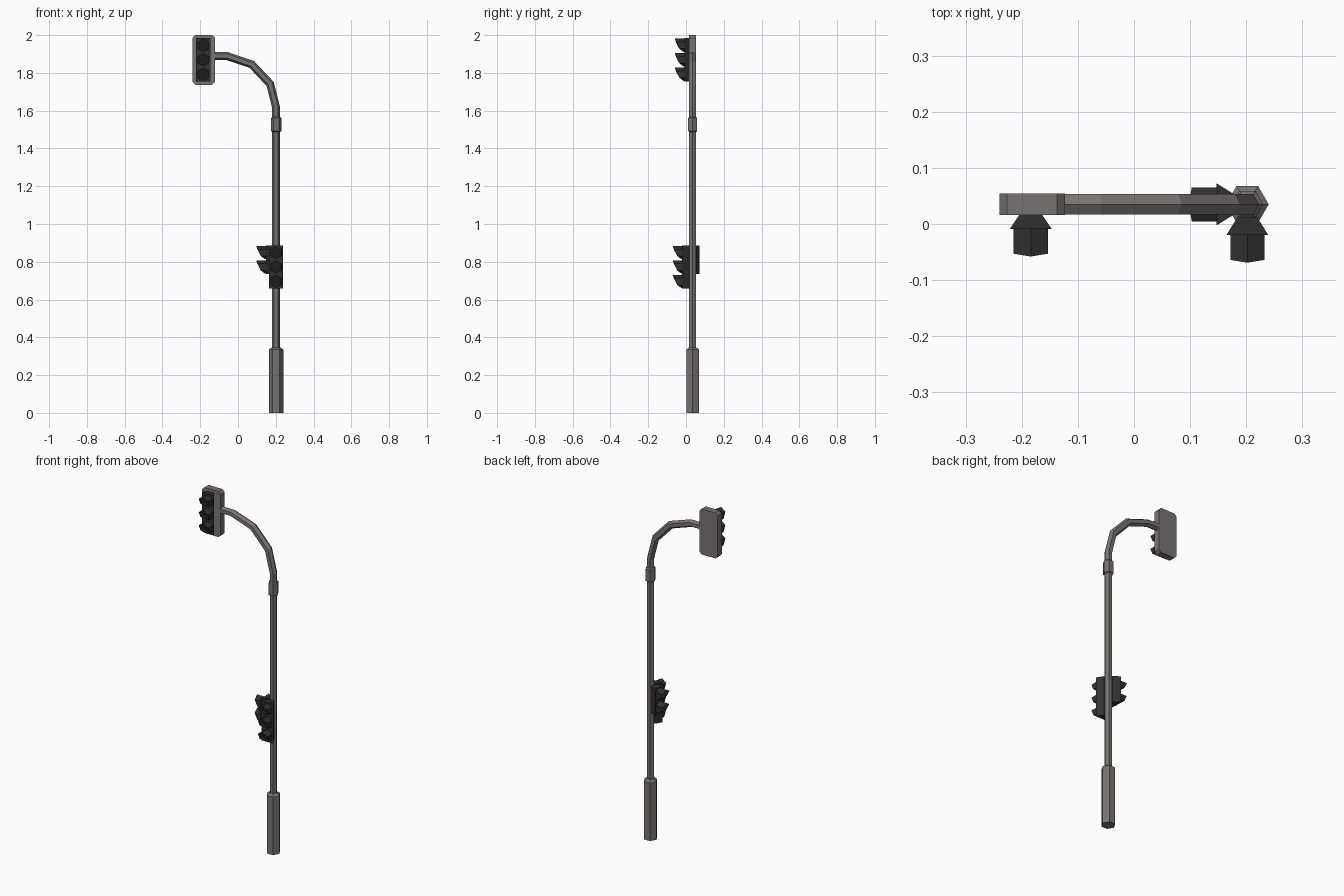
import bpy, bmesh
from math import sin, cos, pi, radians
from mathutils import Vector, Matrix

if "Cube" in bpy.data.objects:
    bpy.data.objects.remove(bpy.data.objects["Cube"])

CX, CY = 0.202, 0.035


def material(name, col):
    m = bpy.data.materials.new(name)
    m.diffuse_color = (*col, 1)
    m.use_nodes = True
    m.node_tree.nodes["Principled BSDF"].inputs["Base Color"].default_value = m.diffuse_color
    return m


GREY = material("grey_metal", (0.19, 0.175, 0.17))
DARK = material("dark_housing", (0.03, 0.03, 0.03))
LENS = material("dark_lens", (0.012, 0.012, 0.012))


def finish(name, bm, mat, matrix=Matrix()):
    bmesh.ops.recalc_face_normals(bm, faces=bm.faces)
    me = bpy.data.meshes.new(name)
    bm.to_mesh(me)
    bm.free()
    ob = bpy.data.objects.new(name, me)
    bpy.context.collection.objects.link(ob)
    me.materials.append(mat)
    ob.matrix_world = matrix
    return ob


def loft(bm, rings, caps=True):
    """Bridge successive rings of points."""
    vs = [[bm.verts.new(p) for p in r] for r in rings]
    n = len(vs[0])
    for a, b in zip(vs, vs[1:]):
        for i in range(n):
            j = (i + 1) % n
            bm.faces.new((a[i], a[j], b[j], b[i]))
    if caps:
        bm.faces.new(vs[0])
        bm.faces.new(vs[-1])


def hex_tube(name, path):
    """Six-sided tube along (x, z, radius) points, mitred at the bends."""
    pts = [Vector((x, CY, z)) for x, z, r in path]
    rings = []
    for k, p in enumerate(pts):
        d0 = (p - pts[k - 1]).normalized() if k else (pts[1] - p).normalized()
        d1 = (pts[k + 1] - p).normalized() if k < len(pts) - 1 else d0
        t = (d0 + d1).normalized()
        side = Vector((t.z, 0, -t.x)) / t.dot(d0)
        r = path[k][2]
        rings.append([p + side * r * cos(i * pi / 3) + Vector((0, r * sin(i * pi / 3), 0))
                      for i in range(6)])
    bm = bmesh.new()
    loft(bm, rings)
    return finish(name, bm, GREY)


# Pole with thick foot, collar and curved arm
hex_tube("pole_foot", [(CX, 0, .038), (CX, .335, .038), (CX, .347, .022)])
hex_tube("pole", [(CX, .34, .021), (CX, 1.5, .021)])
hex_tube("collar", [(CX, 1.488, .022), (CX, 1.492, .028), (CX, 1.56, .028), (CX, 1.567, .021)])
hex_tube("curved_arm", [(CX, 1.56, .021), (CX, 1.615, .021), (.17, 1.742, .021),
                        (.073, 1.845, .021), (-.06, 1.89, .021), (-.13, 1.89, .021)])

# Backing case at the end of the arm, with chamfered corners
bm = bmesh.new()
hx, hz, c = .0585, .1315, .014
outline = [(hx, hz - c), (hx - c, hz), (c - hx, hz), (-hx, hz - c),
           (-hx, c - hz), (c - hx, -hz), (hx - c, -hz), (hx, c - hz)]
loft(bm, [[(x - .1815, y, z + 1.8685) for x, z in outline] for y in (.016, .054)])
finish("backing_case", bm, GREY)


def signal_head(name, lamps, top, place, back):
    """Lamp housing facing -y with its front face at y = 0, top at z = top."""
    pitch = .0765
    matrix = Matrix.Translation(place)
    if name.startswith("side"):
        matrix = matrix @ Matrix.Rotation(radians(-90), 4, 'Z')
    # Housing tapering towards the back
    bm = bmesh.new()
    plan = [(-.0375, 0), (.0375, 0), (.014, back), (-.014, back)]
    loft(bm, [[(x, y, z) for x, y in plan] for z in (top - lamps * pitch, top)])
    finish(name + "_housing", bm, DARK, matrix)
    # Hooded visors, cut away underneath, with a flat lens inside
    visors, lenses = bmesh.new(), bmesh.new()
    reach = [-.049, -.044, -.027, -.004, -.027, -.044]
    for k in range(lamps):
        z = top - (k + .5) * pitch

        def ring(r, ys):
            return [(r * sin(i * pi / 3), ys[i], z + r * cos(i * pi / 3)) for i in range(6)]
        base = [.002] * 6
        loft(visors, [ring(.035, base), ring(.035, reach), ring(.031, reach), ring(.031, base)], False)
        loft(lenses, [ring(.032, base), ring(.031, [-.002] * 6)])
    finish(name + "_visors", visors, DARK, matrix)
    finish(name + "_lenses", lenses, LENS, matrix)


signal_head("upper_signal", 3, 1.984, (-.184, -.009, 0), .035)
signal_head("front_signal", 3, .887, (CX, -.02, 0), .038)
signal_head("side_signal", 2, .887, (.147, CY, 0), .038)
